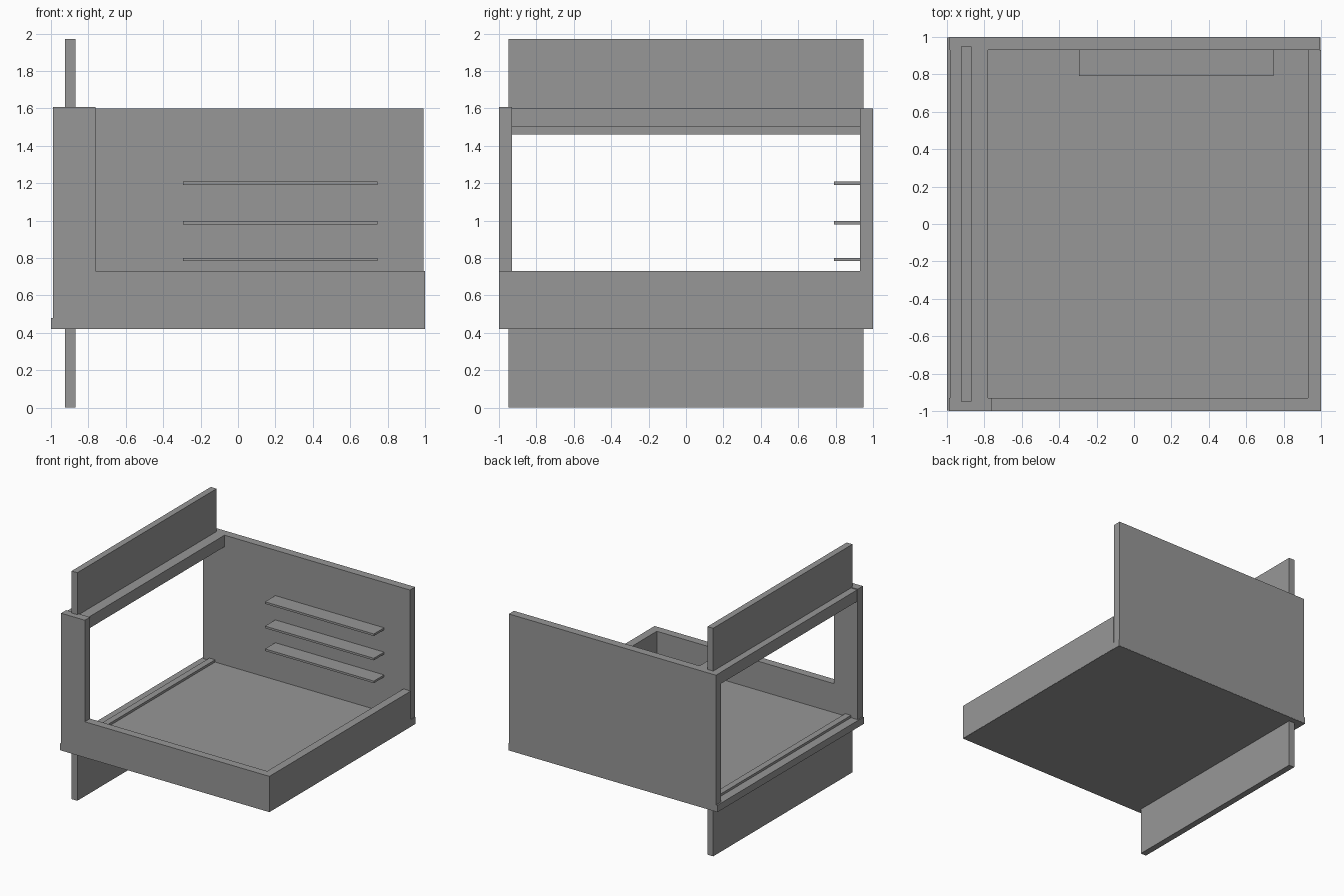
import bpy
import bmesh

cube = bpy.data.objects.get("Cube")
if cube:
    bpy.data.objects.remove(cube, do_unlink=True)

GREY = (0.31, 0.31, 0.31, 1.0)
grey = bpy.data.materials.new("plain grey")
grey.diffuse_color = GREY
grey.use_nodes = True
grey.node_tree.nodes["Principled BSDF"].inputs["Base Color"].default_value = GREY


def add_object(name, bm):
    mesh = bpy.data.meshes.new(name)
    bmesh.ops.recalc_face_normals(bm, faces=bm.faces)
    bm.to_mesh(mesh)
    bm.free()
    mesh.materials.append(grey)
    obj = bpy.data.objects.new(name, mesh)
    bpy.context.collection.objects.link(obj)


def box(name, xs, ys, zs):
    """Box given by its (min, max) range on each axis."""
    bm = bmesh.new()
    bmesh.ops.create_cube(bm, size=1)
    for v in bm.verts:
        v.co = [r[0] if c < 0 else r[1] for c, r in zip(v.co, (xs, ys, zs))]
    add_object(name, bm)


def panel(name, outline, y0, y1):
    """Extrude an x-z outline from y0 to y1."""
    bm = bmesh.new()
    face = bm.faces.new([bm.verts.new((x, y0, z)) for x, z in outline])
    new = bmesh.ops.extrude_face_region(bm, geom=[face])["geom"]
    verts = [g for g in new if isinstance(g, bmesh.types.BMVert)]
    bmesh.ops.translate(bm, verts=verts, vec=(0, y1 - y0, 0))
    add_object(name, bm)


# Floor slab and low side wall
box("floor_slab", (-1.0, 0.998), (-0.998, 0.998), (0.42, 0.48))
box("side_wall", (0.93, 1.0), (-0.93, 0.93), (0.421, 0.73))

# L-shaped front: low wall with a tall corner post
panel("front_wall", [(-0.99, 0.421), (1.0, 0.421), (1.0, 0.73),
                     (-0.763, 0.73), (-0.763, 1.607), (-0.99, 1.607)], -1.0, -0.93)

# Full-height back wall
box("back_wall", (-0.987, 0.993), (0.93, 1.0), (0.421, 1.60))

# Beam over the open side
box("top_beam", (-0.985, -0.78), (-0.93, 0.93), (1.50, 1.60))

# Sliding door boards, through the beam and through the floor
for name, zs in (("upper_board", (1.46, 1.97)), ("lower_board", (0.0, 0.50))):
    box(name, (-0.925, -0.87), (-0.95, 0.95), zs)

# Shelves on the back wall
for i, z in enumerate((0.783, 0.98, 1.19)):
    box(f"shelf_{i + 1}", (-0.295, 0.745), (0.79, 0.935), (z, z + 0.018))
